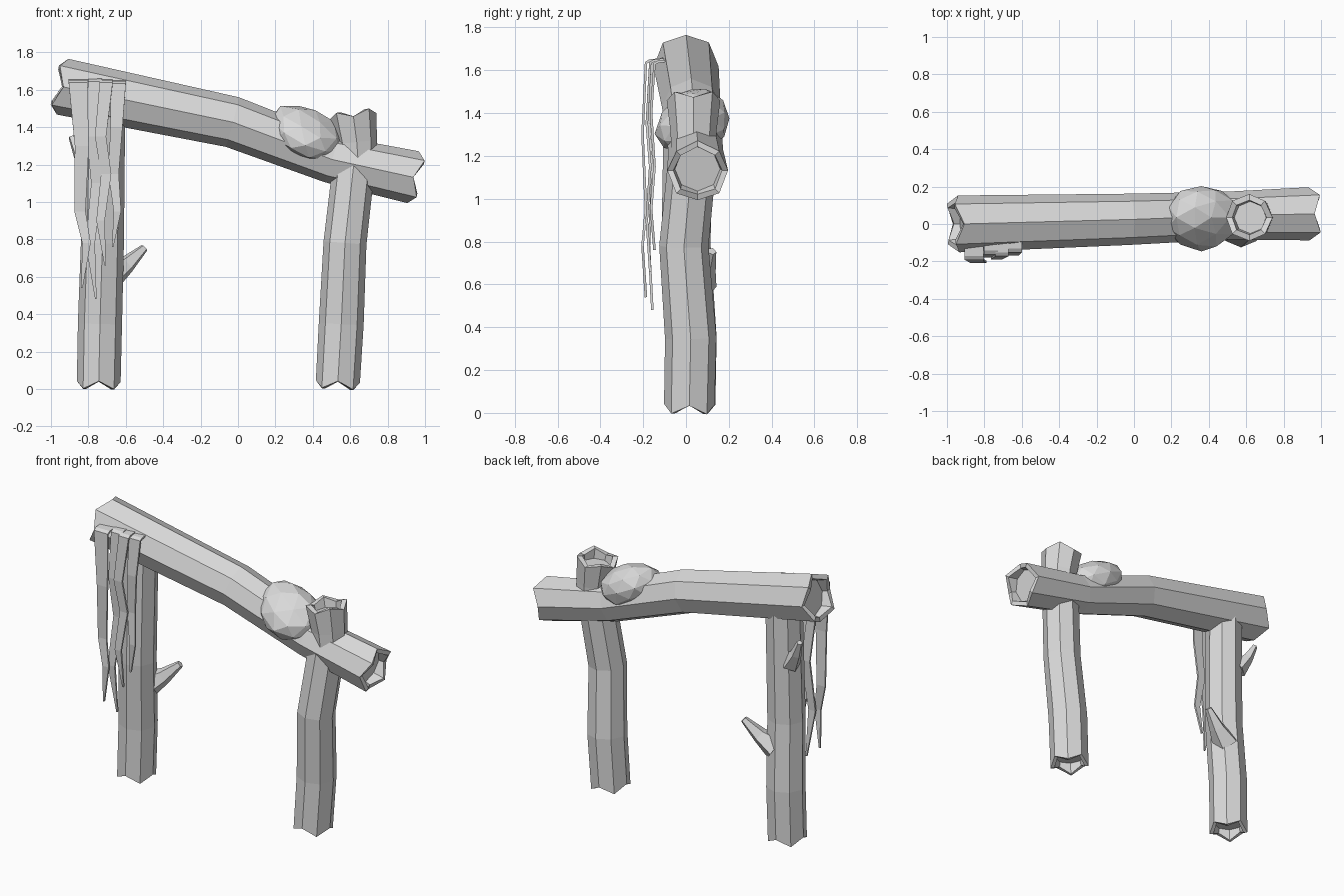
import bpy, bmesh, math, random
from mathutils import Vector, Matrix

if "Cube" in bpy.data.objects:
    bpy.data.objects.remove(bpy.data.objects["Cube"])

random.seed(4)
grey = bpy.data.materials.new("plain_grey")
grey.diffuse_color = (0.7, 0.7, 0.7, 1)
grey.use_nodes = True
grey.node_tree.nodes["Principled BSDF"].inputs["Base Color"].default_value = grey.diffuse_color


def finish(bm, name):
    bmesh.ops.recalc_face_normals(bm, faces=bm.faces)
    mesh = bpy.data.meshes.new(name)
    bm.to_mesh(mesh)
    bm.free()
    mesh.materials.append(grey)
    obj = bpy.data.objects.new(name, mesh)
    bpy.context.collection.objects.link(obj)
    return obj


def log(name, path, radii, side, broken=(False, False), sides=8, jag=0.02, wall=0.8, depth=0.05):
    """Faceted log along a path; broken ends are jagged and hollow."""
    bm = bmesh.new()
    pts = [Vector(p) for p in path]
    n = len(pts)

    def ring(i, scale=1.0, shift=0.0, teeth=0.0):
        t = (pts[min(i + 1, n - 1)] - pts[max(i - 1, 0)]).normalized()
        v = t.cross(Vector(side)).normalized()
        u = v.cross(t)
        out = []
        for k in range(sides):
            a = math.tau * k / sides
            off = shift + (teeth if k % 2 else -teeth)
            out.append(bm.verts.new(pts[i] + (u * math.cos(a) + v * math.sin(a)) * radii[i] * scale + t * off))
        return out

    rings = []
    if broken[0]:
        rings += [ring(0, wall * 0.93, depth), ring(0, wall, 0, -jag)]
    for i in range(n):
        teeth = -jag if i == 0 and broken[0] else jag if i == n - 1 and broken[1] else 0
        rings.append(ring(i, 1, 0, teeth))
    if broken[1]:
        rings += [ring(n - 1, wall, 0, jag), ring(n - 1, wall * 0.93, -depth)]
    for a, b in zip(rings, rings[1:]):
        for k in range(sides):
            j = (k + 1) % sides
            bm.faces.new((a[k], a[j], b[j], b[k]))
    bm.faces.new(rings[0])
    bm.faces.new(rings[-1])
    return finish(bm, name)


# Sloping top beam, broken at both ends
log("top_beam",
    [(-0.957, 0, 1.62), (-0.03, 0.025, 1.427), (0.5, 0.045, 1.228), (0.955, 0.055, 1.128)],
    [0.152, 0.137, 0.128, 0.142], (0, 1, 0), (True, True))

# Two posts, hollow at the foot
log("left_post",
    [(-0.745, 0.02, 0.02), (-0.738, 0.025, 0.35), (-0.725, 0.0, 0.78), (-0.715, 0.01, 1.5)],
    [0.117, 0.118, 0.115, 0.112], (1, 0, 0), (True, False))
log("right_post",
    [(0.533, 0.015, 0.02), (0.552, 0.022, 0.35), (0.572, -0.01, 0.78), (0.618, 0.03, 1.18)],
    [0.118, 0.12, 0.115, 0.113], (1, 0, 0), (True, False))

# Cut stump on the beam
log("branch_stump", [(0.645, 0.035, 1.18), (0.635, 0.035, 1.32), (0.615, 0.035, 1.473)],
    [0.1, 0.108, 0.125], (1, 0, 0), (False, True), jag=0.015, wall=0.74)

# Short broken twigs on the left post
log("right_twig", [(-0.69, 0.06, 0.6), (-0.595, 0.09, 0.665), (-0.5, 0.12, 0.755)],
    [0.085, 0.05, 0.022], (0, 1, 0), sides=5)
log("left_twig", [(-0.79, 0.05, 1.17), (-0.85, 0.08, 1.26), (-0.89, 0.1, 1.35)],
    [0.06, 0.035, 0.018], (0, 1, 0), sides=5)

# Lumpy mound draped over the beam
bm = bmesh.new()
bmesh.ops.create_icosphere(bm, subdivisions=2, radius=1)
tilt = Matrix.Rotation(math.radians(25), 3, 'Y')
for v in bm.verts:
    p = Vector((v.co.x * 0.21, v.co.y * 0.175, v.co.z * 0.13)) * random.uniform(0.95, 1.05)
    p = tilt @ p
    p.z += 0.4 * min(0, p.y)
    v.co = p + Vector((0.36, 0.035, 1.375))
mound = finish(bm, "mound")


# Hanging vines: thin tapering ribbons folded over the beam
def vine(name, y, rows):
    x, z, w = rows[0]
    path = [(x, y + 0.08, z + 0.015, w), (x, y + 0.025, z + 0.01, w)]
    path += [(r[0], y + 0.008 * (-1) ** i, r[1], r[2]) for i, r in enumerate(rows)]
    bm = bmesh.new()
    pairs = [(bm.verts.new((px - pw / 2, py, pz)), bm.verts.new((px + pw / 2, py, pz)))
             for px, py, pz, pw in path]
    for a, b in zip(pairs, pairs[1:]):
        bm.faces.new((a[0], a[1], b[1], b[0]))
    obj = finish(bm, name)
    mod = obj.modifiers.new("thickness", 'SOLIDIFY')
    mod.thickness = 0.012
    mod.offset = 0


vine("vine_1", -0.195, [(-0.855, 1.635, 0.1), (-0.835, 1.3, 0.075), (-0.845, 0.95, 0.06),
                        (-0.81, 0.78, 0.045), (-0.835, 0.54, 0.008)])
vine("vine_2", -0.165, [(-0.765, 1.64, 0.075), (-0.78, 1.35, 0.06), (-0.755, 1.1, 0.06),
                        (-0.79, 0.78, 0.05), (-0.76, 0.48, 0.008)])
vine("vine_3", -0.175, [(-0.705, 1.635, 0.07), (-0.735, 1.35, 0.06), (-0.705, 1.15, 0.055),
                        (-0.735, 0.9, 0.045), (-0.71, 0.66, 0.008)])
vine("vine_4", -0.155, [(-0.64, 1.63, 0.08), (-0.65, 1.4, 0.065), (-0.665, 1.15, 0.055),
                        (-0.645, 0.95, 0.04), (-0.67, 0.76, 0.008)])
